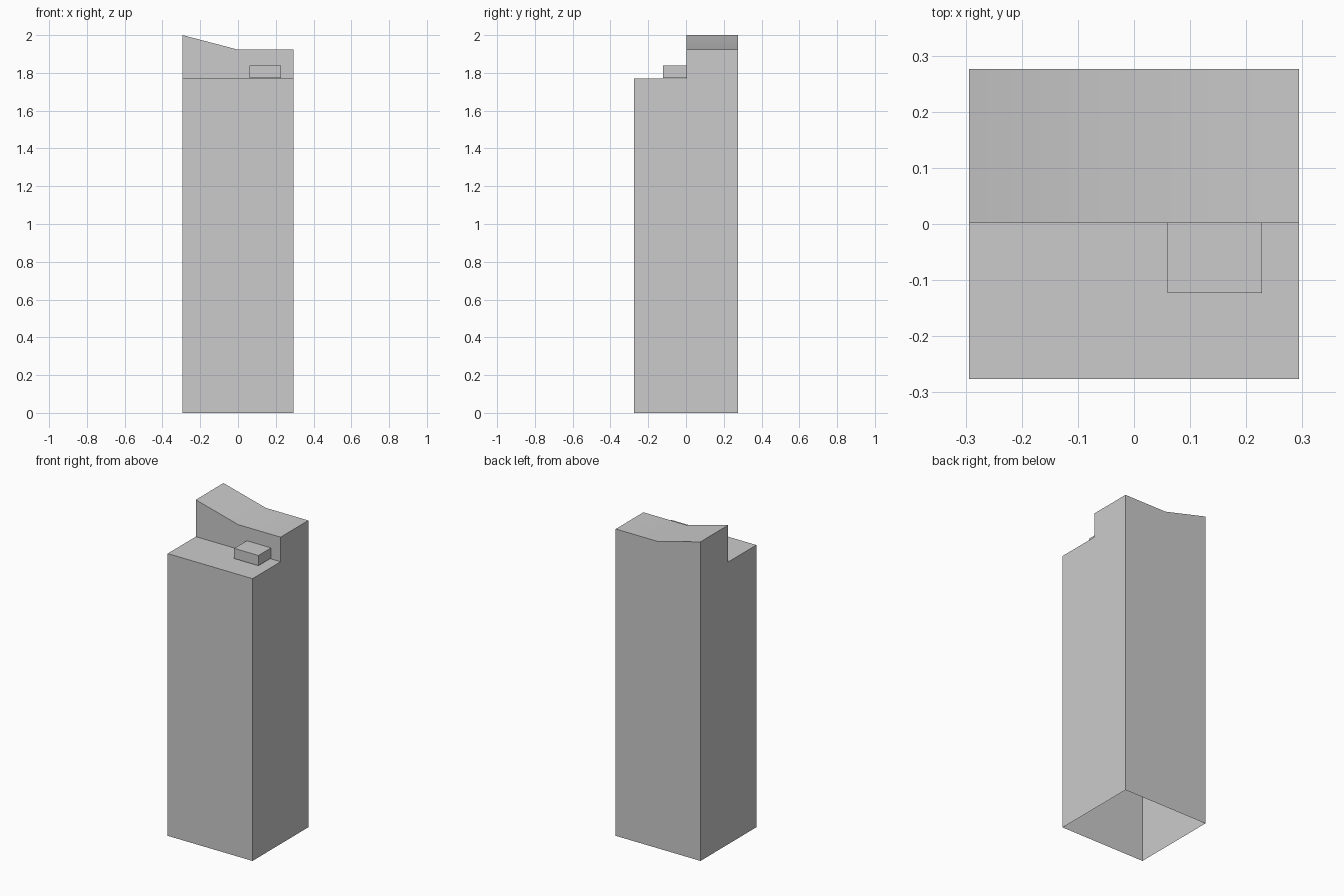
import bpy, bmesh, math

if "Cube" in bpy.data.objects:
    bpy.data.objects.remove(bpy.data.objects["Cube"])

W, D = 0.294, 0.276          # half width, half depth
STEP_Y, LEDGE, REAR = 0.002, 1.769, 1.923


def make_object(name, bm):
    bmesh.ops.remove_doubles(bm, verts=bm.verts, dist=1e-5)
    bmesh.ops.recalc_face_normals(bm, faces=bm.faces)
    mesh = bpy.data.meshes.new(name)
    bm.to_mesh(mesh)
    bm.free()
    obj = bpy.data.objects.new(name, mesh)
    bpy.context.collection.objects.link(obj)
    bpy.ops.object.select_all(action='DESELECT')
    obj.select_set(True)
    bpy.context.view_layer.objects.active = obj
    bpy.ops.object.shade_smooth_by_angle(angle=math.radians(30))
    return obj


# Cabinet: stepped side outline carried across three stations, bottom left open
bm = bmesh.new()
rings = []
for x, top in ((-W, 2.0), (0, REAR), (W, REAR)):
    outline = [(-D, 0), (-D, LEDGE), (STEP_Y, LEDGE), (STEP_Y, top), (D, top), (D, 0)]
    rings.append([bm.verts.new((x, y, z)) for y, z in outline])
for a, b in zip(rings, rings[1:]):
    for i in range(5):
        bm.faces.new((a[i], a[i + 1], b[i + 1], b[i]))
for end in (rings[0], rings[-1]):
    bm.faces.new(end)
make_object("cabinet", bm)

# Small block on the front ledge, against the raised back
bm = bmesh.new()
bmesh.ops.create_cube(bm, size=1)
bmesh.ops.scale(bm, vec=(0.168, 0.125, 0.064), verts=bm.verts)
bmesh.ops.translate(bm, vec=(0.144, -0.0605, 1.806), verts=bm.verts)
make_object("ledge_block", bm)
